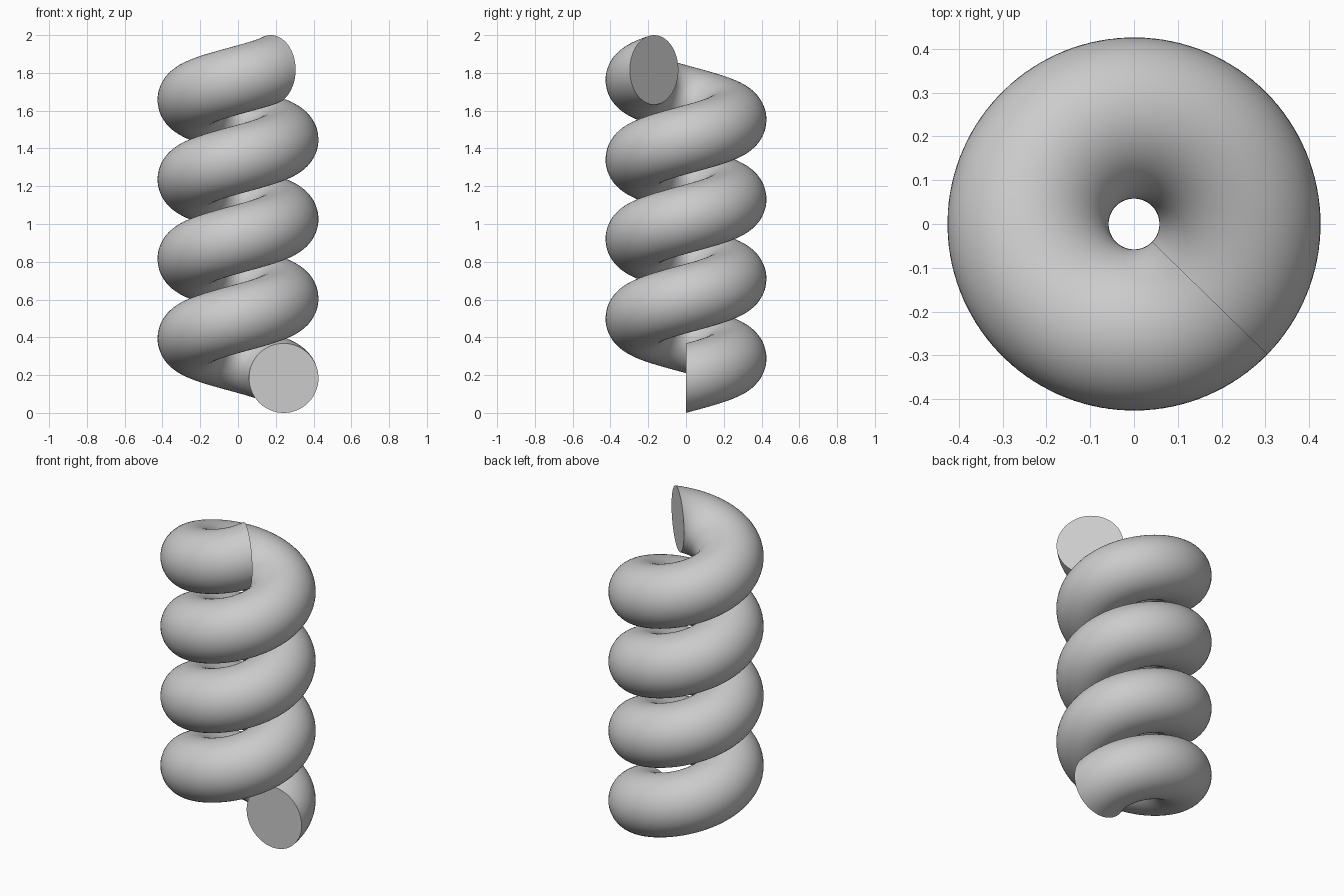
import bpy, bmesh, math
from mathutils import Matrix

cube = bpy.data.objects.get("Cube")
if cube:
    bpy.data.objects.remove(cube, do_unlink=True)

COIL_RADIUS = 0.242
TUBE_RADIUS = 0.184
TURNS = 3.877
STEPS = 250
RISE = 2 - 2 * TUBE_RADIUS

# Grey material
grey = bpy.data.materials.new("plain grey")
grey.use_nodes = True
colour = (0.6, 0.6, 0.6, 1)
grey.diffuse_color = colour
grey.node_tree.nodes["Principled BSDF"].inputs["Base Color"].default_value = colour

# Upright circular section, swept up and around the z axis
bm = bmesh.new()
placing = Matrix.Translation((COIL_RADIUS, 0, TUBE_RADIUS)) @ Matrix.Rotation(math.pi / 2, 4, "X")
bmesh.ops.create_circle(bm, segments=64, radius=TUBE_RADIUS, matrix=placing)
bmesh.ops.spin(bm, geom=bm.verts[:] + bm.edges[:], cent=(0, 0, 0), axis=(0, 0, 1),
               dvec=(0, 0, RISE / STEPS), angle=TURNS * math.tau, steps=STEPS)

# Flat caps on both ends
bmesh.ops.holes_fill(bm, edges=[e for e in bm.edges if e.is_boundary], sides=0)
bmesh.ops.recalc_face_normals(bm, faces=bm.faces)

mesh = bpy.data.meshes.new("coil_spring")
bm.to_mesh(mesh)
bm.free()
mesh.materials.append(grey)
spring = bpy.data.objects.new("coil_spring", mesh)
bpy.context.collection.objects.link(spring)

# Smooth tube with crisp cap edges
bpy.ops.object.select_all(action="DESELECT")
spring.select_set(True)
bpy.context.view_layer.objects.active = spring
bpy.ops.object.shade_smooth_by_angle(angle=math.radians(40))
